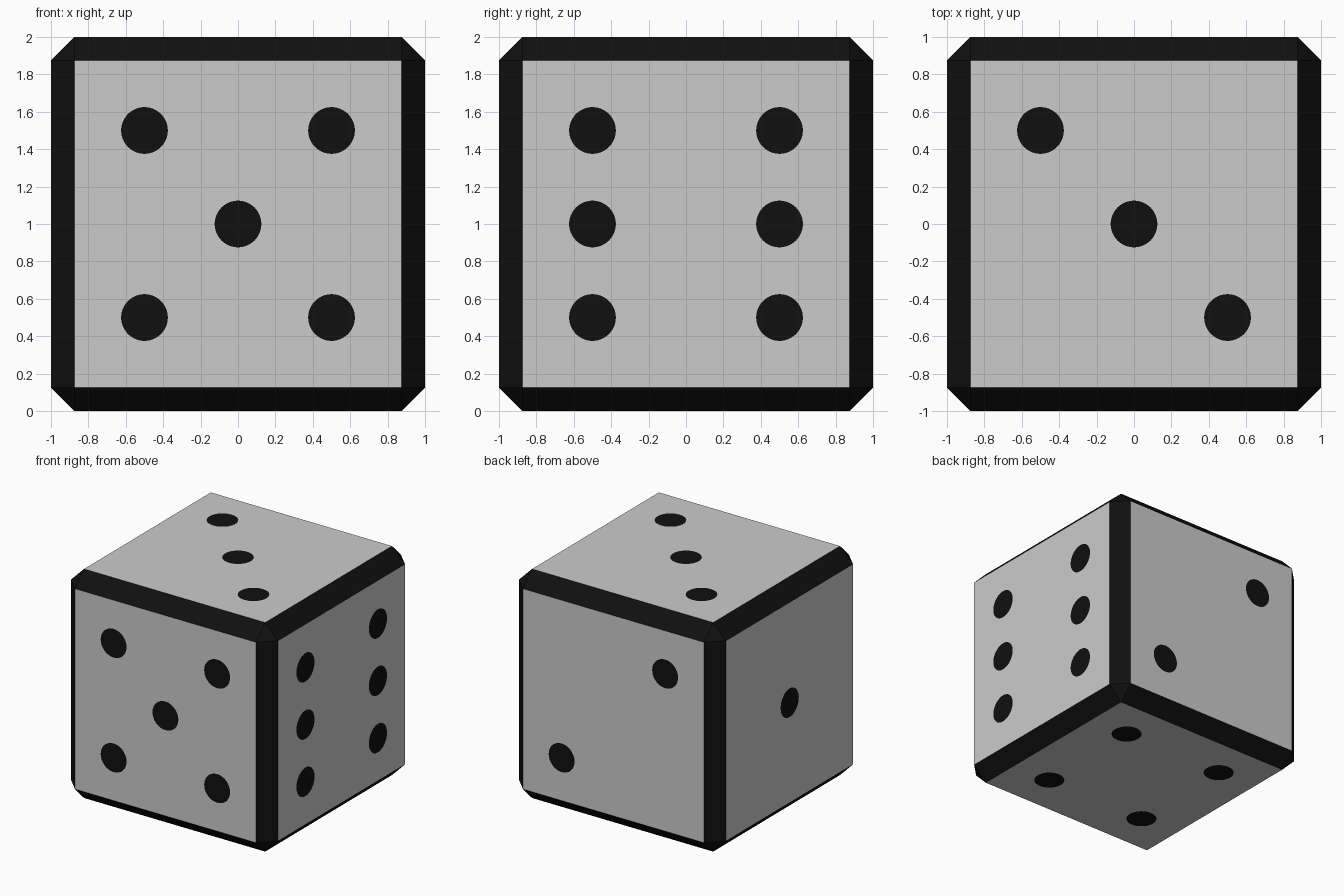
import bpy, bmesh
from mathutils import Vector

if "Cube" in bpy.data.objects:
    bpy.data.objects.remove(bpy.data.objects["Cube"])

BEVEL, PIP_R, GAP = 0.125, 0.125, 0.002
CENTRE = Vector((0, 0, 1))

black = bpy.data.materials.new("black")
black.diffuse_color = (0.005, 0.005, 0.005, 1)
black.use_nodes = True
black.node_tree.nodes["Principled BSDF"].inputs["Base Color"].default_value = black.diffuse_color


def add_object(name, bm, materials):
    mesh = bpy.data.meshes.new(name)
    bm.to_mesh(mesh)
    bm.free()
    for m in materials:
        mesh.materials.append(m)
    obj = bpy.data.objects.new(name, mesh)
    obj.location = CENTRE
    bpy.context.collection.objects.link(obj)
    return obj


# Cube body with black chamfered edges and grey faces
bm = bmesh.new()
bmesh.ops.create_cube(bm, size=2)
bmesh.ops.bevel(bm, geom=bm.edges[:], offset=BEVEL, offset_type='OFFSET',
                segments=1, affect='EDGES')
bm.normal_update()
for f in bm.faces:
    f.material_index = 0 if max(abs(c) for c in f.normal) > 0.99 else 1
add_object("die_body", bm, [None, black])

# Pips: face normal -> positions as (right, up) seen from outside that face
sides = {
    "front": ((0, -1, 0), (0, 0, 1), [(-1, -1), (-1, 1), (0, 0), (1, -1), (1, 1)]),
    "right": ((1, 0, 0), (0, 0, 1), [(u, v) for u in (-1, 1) for v in (-1, 0, 1)]),
    "back": ((0, 1, 0), (0, 0, 1), [(-1, -1), (1, 1)]),
    "left": ((-1, 0, 0), (0, 0, 1), [(0, 0)]),
    "top": ((0, 0, 1), (0, 1, 0), [(-1, 1), (0, 0), (1, -1)]),
    "bottom": ((0, 0, -1), (0, 1, 0), [(u, v) for u in (-1, 1) for v in (-1, 1)]),
}
for side, (n, up, spots) in sides.items():
    n, up = Vector(n), Vector(up)
    right = up.cross(n)
    turn = n.to_track_quat('Z', 'Y').to_matrix().to_4x4()
    bm = bmesh.new()
    for u, v in spots:
        turn.translation = n * (1 + GAP) + right * u * 0.5 + up * v * 0.5
        bmesh.ops.create_circle(bm, cap_ends=True, segments=48,
                                radius=PIP_R, matrix=turn)
    add_object(side + "_pips", bm, [black])
